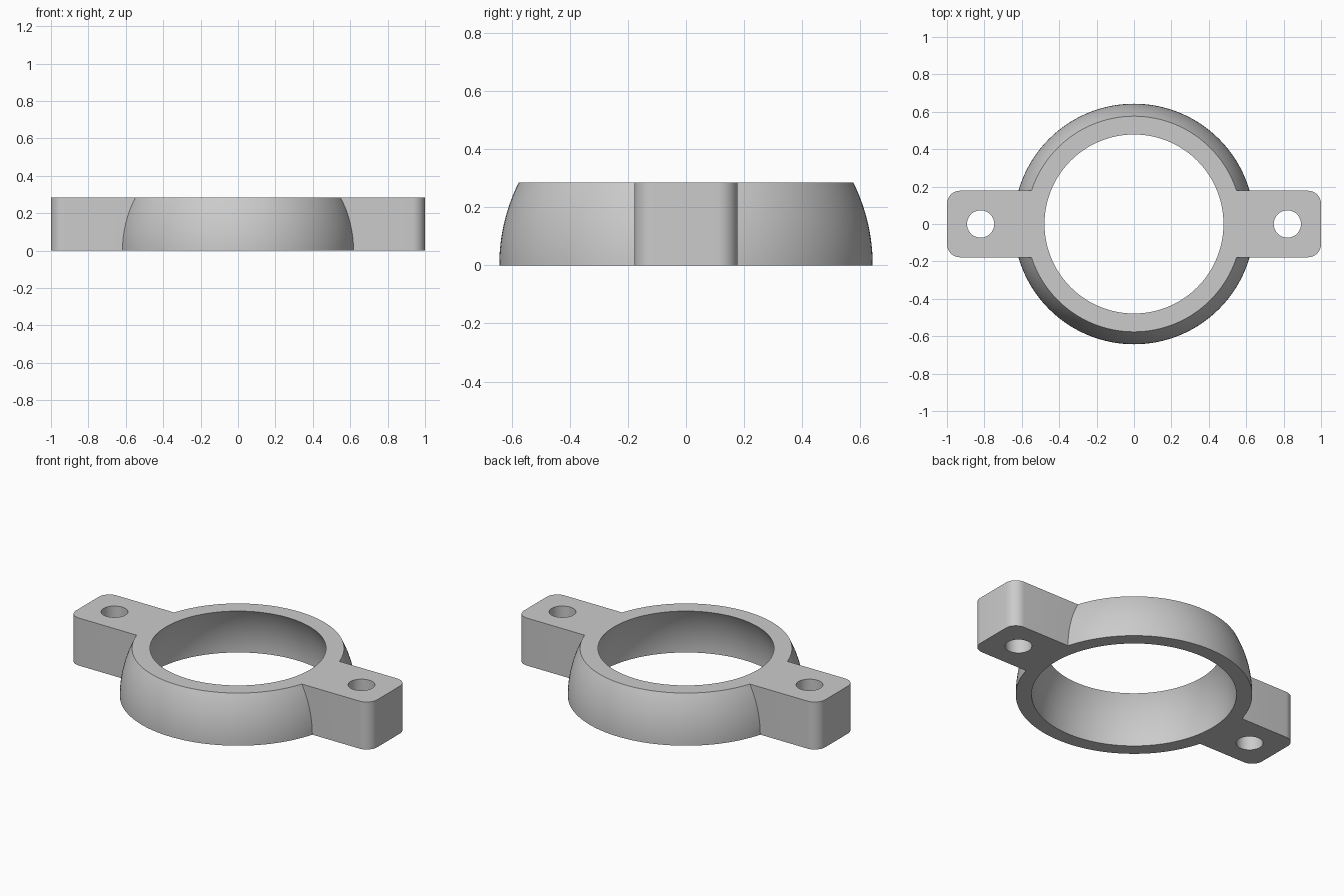
import bpy, bmesh
from math import cos, sin, pi, asin, radians

cube = bpy.data.objects.get("Cube")
if cube:
    bpy.data.objects.remove(cube, do_unlink=True)

HEIGHT = 0.285
OUTER_R, INNER_R = 0.643, 0.557      # concentric spherical surfaces
TAB_HALF, CORNER_R = 0.178, 0.07
HOLE_X, HOLE_R = 0.82, 0.073
SEGMENTS = 128

metal = bpy.data.materials.new("plain grey")
metal.use_nodes = True
grey = (0.6, 0.6, 0.6, 1)
metal.diffuse_color = grey
metal.node_tree.nodes["Principled BSDF"].inputs["Base Color"].default_value = grey


def make_object(name, bm):
    bmesh.ops.recalc_face_normals(bm, faces=bm.faces)
    mesh = bpy.data.meshes.new(name)
    bm.to_mesh(mesh)
    bm.free()
    mesh.materials.append(metal)
    obj = bpy.data.objects.new(name, mesh)
    bpy.context.collection.objects.link(obj)
    return obj


def prism(name, outline, z0, z1):
    bm = bmesh.new()
    base = bm.faces.new([bm.verts.new((x, y, z0)) for x, y in outline])
    top = bmesh.ops.extrude_face_region(bm, geom=[base])["geom"]
    verts = [v for v in top if isinstance(v, bmesh.types.BMVert)]
    bmesh.ops.translate(bm, verts=verts, vec=(0, 0, z1 - z0))
    return make_object(name, bm)


def dome(name, radius, z0, z1, steps=16):
    """Solid slice of a sphere centred on the origin, between two heights."""
    a0, a1 = asin(z0 / radius), asin(z1 / radius)
    bm = bmesh.new()
    rings = []
    for i in range(steps + 1):
        a = a0 + (a1 - a0) * i / steps
        rings.append([bm.verts.new((radius * cos(a) * cos(2 * pi * k / SEGMENTS),
                                    radius * cos(a) * sin(2 * pi * k / SEGMENTS),
                                    radius * sin(a))) for k in range(SEGMENTS)])
    for lower, upper in zip(rings, rings[1:]):
        for k in range(SEGMENTS):
            n = (k + 1) % SEGMENTS
            bm.faces.new((lower[k], lower[n], upper[n], upper[k]))
    bm.faces.new(rings[0])
    bm.faces.new(rings[-1])
    return make_object(name, bm)


def circle(cx, cy, r, start=0, sweep=2 * pi, count=48, closed=False):
    return [(cx + r * cos(start + sweep * i / count), cy + r * sin(start + sweep * i / count))
            for i in range(count + (1 if closed else 0))]


def combine(target, tool, operation):
    mod = target.modifiers.new(operation.lower(), "BOOLEAN")
    mod.object, mod.operation, mod.solver = tool, operation, "EXACT"
    bpy.context.view_layer.objects.active = target
    bpy.ops.object.modifier_apply(modifier=mod.name)
    bpy.data.objects.remove(tool, do_unlink=True)


# Domed collar
clamp = dome("clamp_ring", OUTER_R, 0, HEIGHT)

# Rounded bar that forms both mounting tabs
outline = []
for q, (sx, sy) in enumerate([(1, 1), (-1, 1), (-1, -1), (1, -1)]):
    outline += circle(sx * (1 - CORNER_R), sy * (TAB_HALF - CORNER_R), CORNER_R,
                      q * pi / 2, pi / 2, 10, True)
combine(clamp, prism("mounting_tabs", outline, 0, HEIGHT), "UNION")

# Spherical bore through the collar
combine(clamp, dome("bore_cutter", INNER_R, -0.1, HEIGHT + 0.05, 24), "DIFFERENCE")

# Bolt hole in each tab
for side in (-1, 1):
    hole = prism("hole_cutter", circle(side * HOLE_X, 0, HOLE_R), -0.1, HEIGHT + 0.1)
    combine(clamp, hole, "DIFFERENCE")

# Smooth curved walls, crisp rims
bpy.ops.object.select_all(action="DESELECT")
clamp.select_set(True)
bpy.context.view_layer.objects.active = clamp
bpy.ops.object.shade_smooth_by_angle(angle=radians(25))
